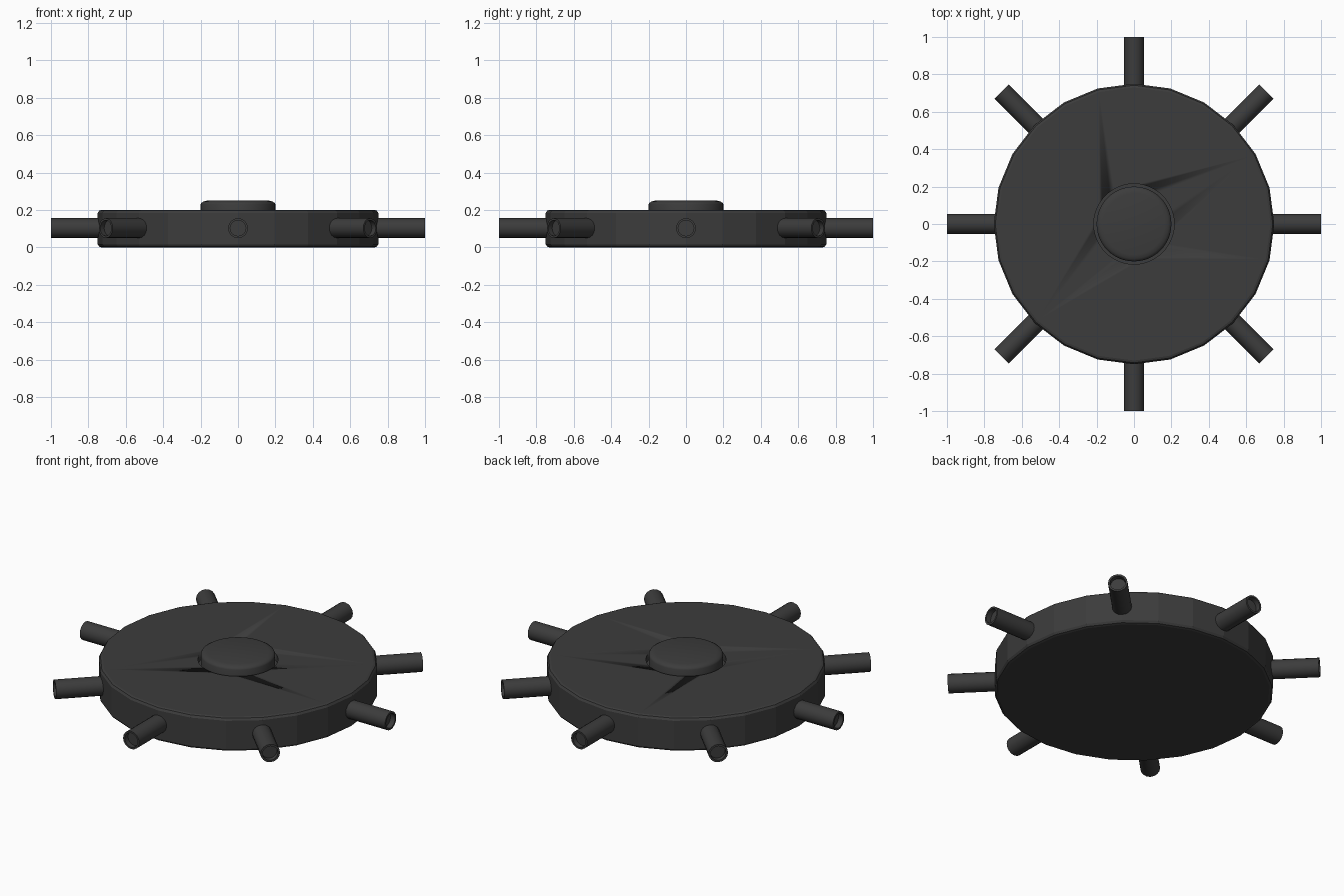
import bpy, math
from mathutils import Matrix, Vector

cube = bpy.data.objects.get("Cube")
if cube:
    bpy.data.objects.remove(cube, do_unlink=True)

metal = bpy.data.materials.new("dark_grey_metal")
metal.use_nodes = True
grey = (0.045, 0.045, 0.045, 1)
metal.diffuse_color = grey
metal.node_tree.nodes["Principled BSDF"].inputs["Base Color"].default_value = grey


def lathe(name, profile, sides, angle):
    """Revolve (radius, height) points around z; both ends are capped."""
    verts, faces = [], []
    for r, z in profile:
        for i in range(sides):
            a = math.tau * i / sides
            verts.append((r * math.cos(a), r * math.sin(a), z))
    for k in range(len(profile) - 1):
        for i in range(sides):
            j = (i + 1) % sides
            faces.append((k * sides + i, k * sides + j,
                          (k + 1) * sides + j, (k + 1) * sides + i))
    faces.append(tuple(reversed(range(sides))))
    last = (len(profile) - 1) * sides
    faces.append(tuple(range(last, last + sides)))
    mesh = bpy.data.meshes.new(name)
    mesh.from_pydata(verts, [], faces)
    mesh.materials.append(metal)
    obj = bpy.data.objects.new(name, mesh)
    bpy.context.collection.objects.link(obj)
    bpy.ops.object.select_all(action='DESELECT')
    obj.select_set(True)
    bpy.context.view_layer.objects.active = obj
    bpy.ops.object.shade_smooth_by_angle(angle=math.radians(angle))
    return obj


# Faceted disc body with softened rims
SIDES = 24
body = lathe("disc_body", [(0.73, 0), (0.742, 0.004), (0.75, 0.016),
                           (0.75, 0.184), (0.742, 0.196), (0.73, 0.2)], SIDES, 10)

# Round well in the top of the disc
well = lathe("well_cutter", [(0.215, 0.16), (0.215, 0.3)], 48, 30)
well.hide_render = True
well.hide_set(True)
cut = body.modifiers.new("well", 'BOOLEAN')
cut.operation = 'DIFFERENCE'
cut.solver = 'EXACT'
cut.object = well

# Push button sitting in the well
lathe("push_button", [(0.2, 0.15), (0.2, 0.23), (0.196, 0.238),
                      (0.185, 0.245), (0.165, 0.25)], 48, 40)

# Radial prongs with hollow ends
PRONGS = 8
profile = [(0.053, 0.65), (0.053, 1.0), (0.042, 1.0), (0.042, 0.97)]
for n in range(PRONGS):
    prong = lathe(f"prong_{n + 1}", profile, 16, 40)
    direction = math.tau * n / PRONGS
    prong.matrix_world = (Matrix.Translation(Vector((0, 0, 0.103)))
                          @ Matrix.Rotation(direction, 4, 'Z')
                          @ Matrix.Rotation(math.pi / 2, 4, 'Y'))
